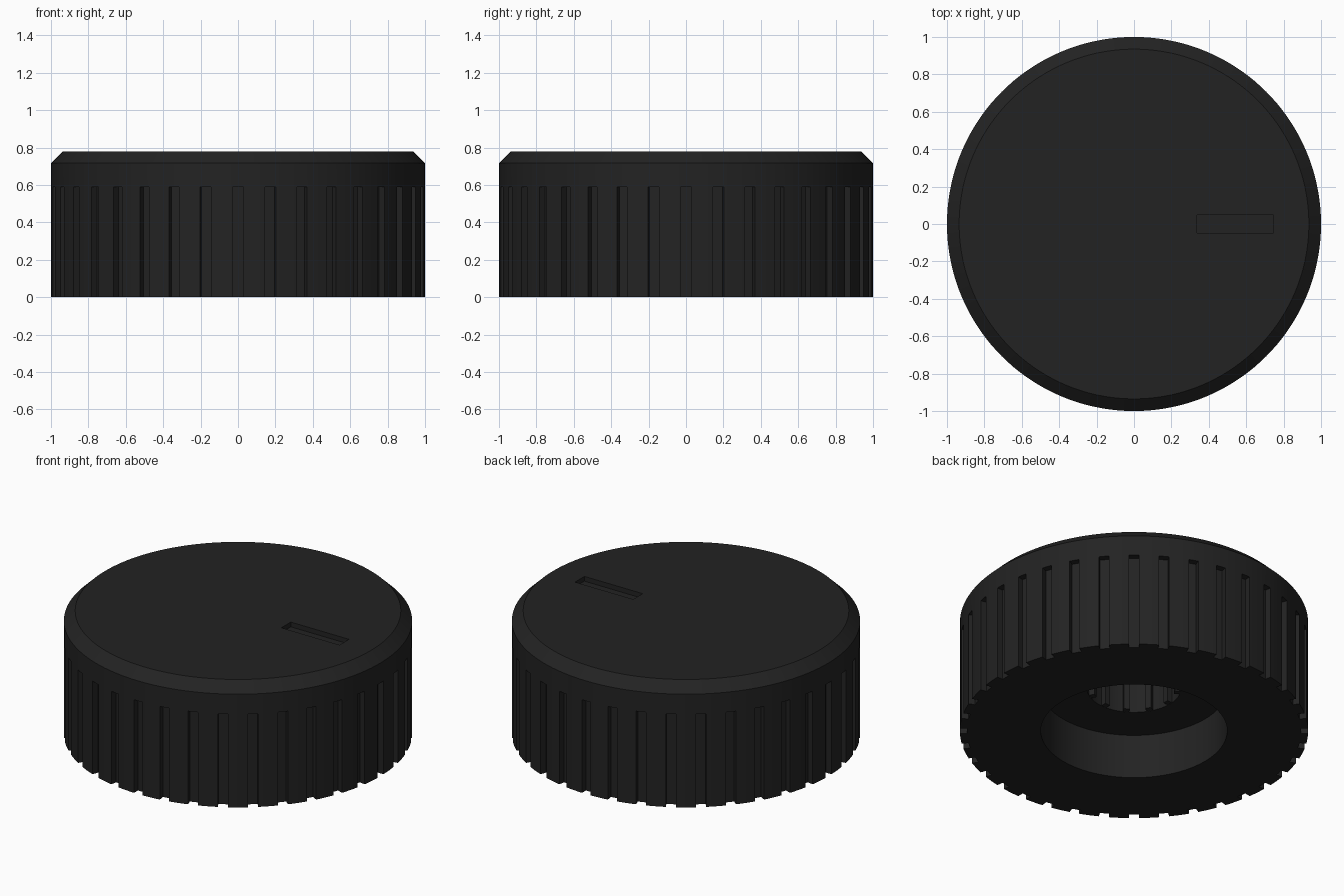
import bpy, bmesh, math
from mathutils import Matrix, Vector

if "Cube" in bpy.data.objects:
    bpy.data.objects.remove(bpy.data.objects["Cube"])

black = bpy.data.materials.new("matte_black")
black.diffuse_color = (0.0165, 0.0165, 0.0165, 1)
black.use_nodes = True
black.node_tree.nodes["Principled BSDF"].inputs["Base Color"].default_value = black.diffuse_color


def make_object(name, bm):
    mesh = bpy.data.meshes.new(name)
    bmesh.ops.recalc_face_normals(bm, faces=bm.faces[:])
    bm.to_mesh(mesh)
    bm.free()
    mesh.materials.append(black)
    obj = bpy.data.objects.new(name, mesh)
    bpy.context.collection.objects.link(obj)
    return obj


def add_box(bm, low, high, angle=0.0):
    """Box between two corners, turned about z."""
    low, high = Vector(low), Vector(high)
    mat = (Matrix.Rotation(angle, 4, 'Z') @ Matrix.Translation((low + high) / 2)
           @ Matrix.Diagonal((high - low).to_4d()))
    mat[3][3] = 1.0
    bmesh.ops.create_cube(bm, size=1, matrix=mat)


def lathe(name, profile, steps):
    """Turn a profile, starting and ending on the z axis, into a solid."""
    bm = bmesh.new()
    verts = [bm.verts.new((r, 0, z)) for r, z in profile]
    edges = [bm.edges.new(pair) for pair in zip(verts, verts[1:])]
    bmesh.ops.spin(bm, geom=verts + edges, cent=(0, 0, 0), axis=(0, 0, 1),
                   angle=2 * math.tau / 2, steps=steps, use_merge=True)
    bmesh.ops.remove_doubles(bm, verts=bm.verts[:], dist=1e-5)
    return make_object(name, bm)


# Knob body: bevelled top, stepped shaft hole underneath
knob = lathe("knob_body", [(0, 0.60), (0.27, 0.60), (0.27, 0.28), (0.535, 0.28),
                           (0.535, 0), (1, 0), (1, 0.717), (0.935, 0.78), (0, 0.78)], 144)

# Grip grooves around the side
bm = bmesh.new()
for i in range(36):
    add_box(bm, (0.96, -0.029, -0.1), (1.1, 0.029, 0.59), math.radians(10 * i))
grooves = make_object("groove_cutter", bm)

# Pointer slot in the top
bm = bmesh.new()
add_box(bm, (0.337, -0.047, 0.75), (0.745, 0.047, 0.9))
slot = make_object("slot_cutter", bm)

for cutter in (grooves, slot):
    mod = knob.modifiers.new(cutter.name, 'BOOLEAN')
    mod.operation = 'DIFFERENCE'
    mod.solver = 'EXACT'
    mod.object = cutter
    cutter.hide_render = True

bpy.context.view_layer.objects.active = knob
knob.select_set(True)
for mod in list(knob.modifiers):
    bpy.ops.object.modifier_apply(modifier=mod.name)
for cutter in (grooves, slot):
    bpy.data.objects.remove(cutter)
bpy.ops.object.shade_smooth_by_angle(angle=math.radians(30))

# Spline teeth lining the shaft hole
bm = bmesh.new()
for i in range(12):
    add_box(bm, (0.235, -0.018, 0.281), (0.28, 0.018, 0.61), math.radians(30 * i))
make_object("shaft_splines", bm)
